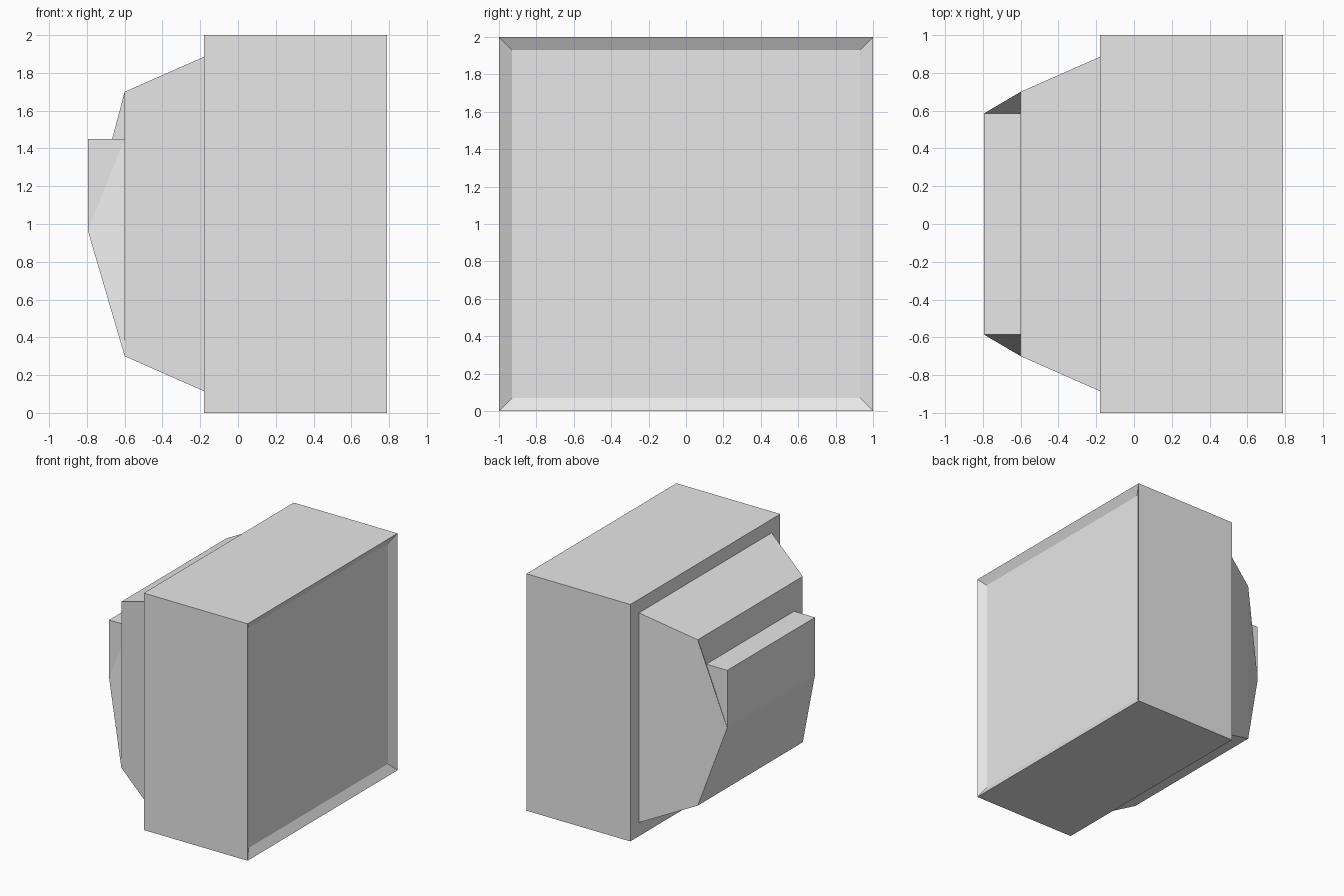
import bpy
import bmesh

cube = bpy.data.objects.get("Cube")
if cube:
    bpy.data.objects.remove(cube, do_unlink=True)

grey = bpy.data.materials.new("plain_grey")
grey.use_nodes = True
colour = (0.8, 0.8, 0.8, 1)
grey.diffuse_color = colour
grey.node_tree.nodes["Principled BSDF"].inputs["Base Color"].default_value = colour


def ring(bm, x, half):
    """Square loop of vertices facing along x."""
    return [bm.verts.new((x, y * half, 1 + z * half))
            for y, z in ((-1, -1), (1, -1), (1, 1), (-1, 1))]


def bridge(bm, a, b):
    for i in range(4):
        j = (i + 1) % 4
        bm.faces.new((a[i], a[j], b[j], b[i]))


def finish(bm, name):
    bmesh.ops.recalc_face_normals(bm, faces=bm.faces)
    mesh = bpy.data.meshes.new(name)
    bm.to_mesh(mesh)
    bm.free()
    mesh.materials.append(grey)
    obj = bpy.data.objects.new(name, mesh)
    bpy.context.collection.objects.link(obj)


# Casing with a bevelled, recessed screen
bm = bmesh.new()
back, rim, screen = ring(bm, -0.18, 1), ring(bm, 0.79, 1), ring(bm, 0.75, 0.93)
bridge(bm, back, rim)
bridge(bm, rim, screen)
bm.faces.new(back)
bm.faces.new(screen)
finish(bm, "screen_casing")

# Tapered rear housing with a stepped, wedge-shaped end
bm = bmesh.new()
base, end = ring(bm, -0.18, 0.885), ring(bm, -0.6, 0.7)
bridge(bm, base, end)
bm.faces.new(base)
low_r, low_l, top_l, top_r = end


def pair(x, z):
    return [bm.verts.new((x, y, z)) for y in (-0.585, 0.585)]


step_r, step_l = pair(-0.6, 1.45)
lip_r, lip_l = pair(-0.795, 1.45)
tip_r, tip_l = pair(-0.795, 0.965)
for face in (
    (low_r, low_l, tip_l, tip_r),       # sloping underside
    (tip_r, tip_l, lip_l, lip_r),       # upright end
    (lip_r, lip_l, step_l, step_r),     # step
    (step_r, step_l, top_l, top_r),     # wall above the step
    (tip_r, lip_r, step_r),             # right side
    (low_r, tip_r, step_r),
    (low_r, step_r, top_r),
    (tip_l, step_l, lip_l),             # left side
    (low_l, top_l, tip_l),
    (top_l, step_l, tip_l),
):
    bm.faces.new(face)
finish(bm, "rear_housing")
